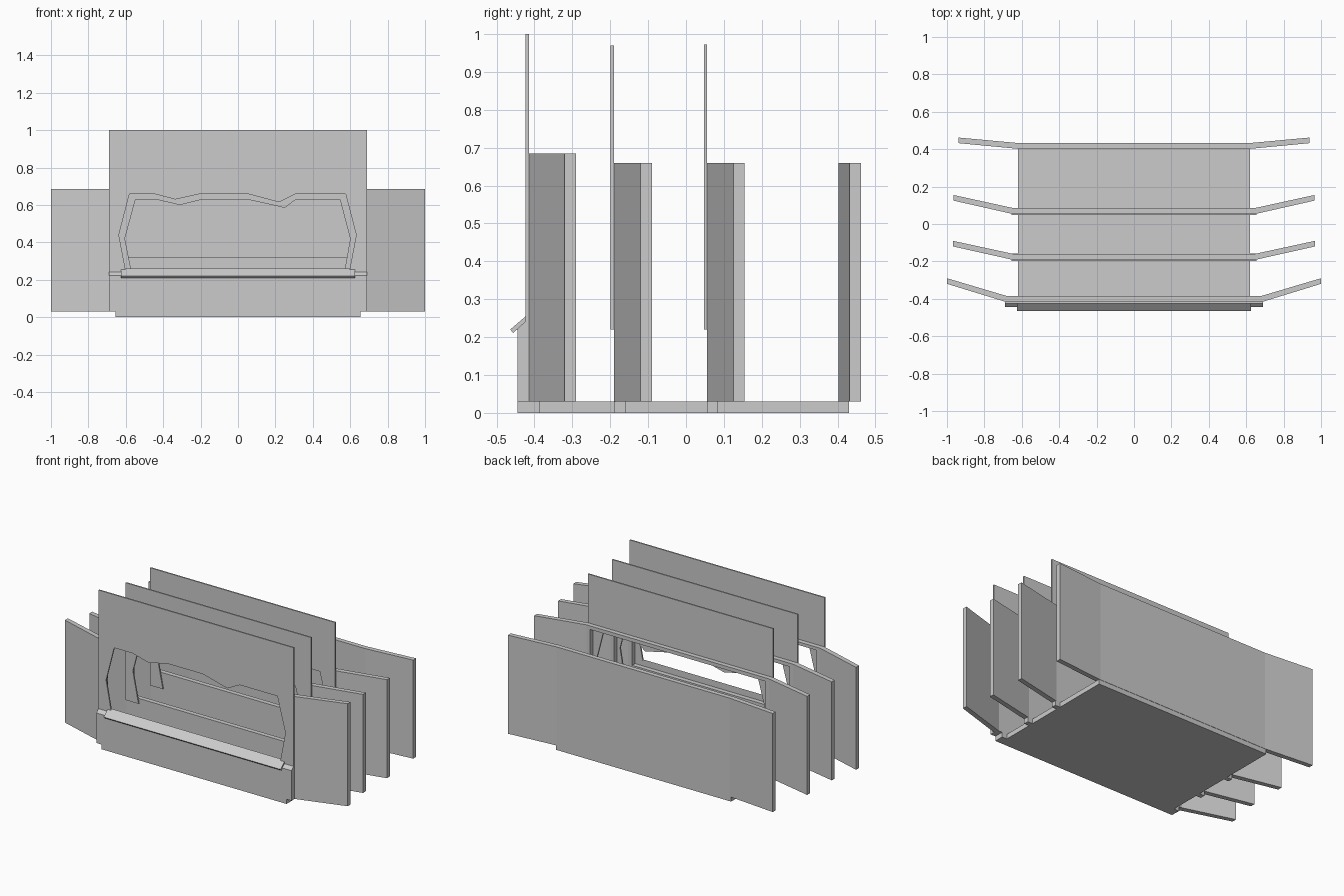
import bpy, bmesh
from mathutils import Vector

if "Cube" in bpy.data.objects:
    bpy.data.objects.remove(bpy.data.objects["Cube"])


def prism(name, pts, direction):
    """Closed solid: a flat outline of 3D points swept along a vector."""
    bm = bmesh.new()
    face = bm.faces.new([bm.verts.new(p) for p in pts])
    swept = bmesh.ops.extrude_face_region(bm, geom=[face])["geom"]
    verts = [g for g in swept if isinstance(g, bmesh.types.BMVert)]
    bmesh.ops.translate(bm, verts=verts, vec=Vector(direction))
    if face.is_valid and not any(len(e.link_faces) > 1 for e in face.edges):
        bm.faces.new(list(reversed(face.verts)))
    bmesh.ops.recalc_face_normals(bm, faces=bm.faces)
    me = bpy.data.meshes.new(name)
    bm.to_mesh(me)
    bm.free()
    ob = bpy.data.objects.new(name, me)
    bpy.context.collection.objects.link(ob)
    return ob


def box(name, x, y0, y1, z0, z1):
    return prism(name, [(-x, y0, z0), (x, y0, z0), (x, y1, z0), (-x, y1, z0)], (0, 0, z1 - z0))


def panel(name, y, bend, tip, rise, top, opening=None):
    """Flat centre with two swept-back wings, optionally with a window."""
    t = 0.03
    right = [(bend, y), (tip, y + rise), (tip, y + rise + t), (bend - 0.01, y + t)]
    plan = right + [(-px, py) for px, py in reversed(right)]
    ob = prism(name, [(px, py, 0.03) for px, py in plan], (0, 0, top - 0.03))
    if opening:
        w, z0, z1 = opening
        cut = box(name + "_cutter", w, y - 0.05, y + 0.08, z0, z1)
        cut.hide_render = True
        cut.hide_set(True)
        mod = ob.modifiers.new("opening", "BOOLEAN")
        mod.operation = "DIFFERENCE"
        mod.object = cut
        mod.solver = "EXACT"
    return ob


def arch(name, y, half, top, edge):
    """Thin tall sheet with a ragged opening that is open at the bottom."""
    pts = [(half, 0.22), (half, top), (-half, top), (-half, 0.22)] + edge
    return prism(name, [(x, y, z) for x, z in pts], (0, 0.009, 0))


# Ragged opening outlines, left to right
FRONT_EDGE = [(-.595, .22), (-.637, .44), (-.58, .66), (-.45, .66), (-.335, .63), (-.2, .66),
              (.05, .66), (.22, .615), (.31, .66), (.575, .66), (.632, .44), (.59, .22)]
INNER_EDGE = [(-.565, .22), (-.605, .42), (-.548, .63), (-.44, .63), (-.31, .6), (-.19, .63),
              (.05, .63), (.25, .585), (.31, .63), (.545, .63), (.6, .42), (.565, .22)]

# Base plate with small side tabs under each panel
side = [(.62, .43)]
for y0, y1 in [(.055, .085), (-.19, -.158), (-.445, -.385)]:
    side += [(.62, y1), (.655, y1), (.655, y0), (.62, y0)]
side.pop()
plan = side + [(-x, y) for x, y in reversed(side)]
prism("base", [(x, y, 0) for x, y in plan], (0, 0, 0.03))

# Winged panels, front to back
panel("front_panel", -.415, .69, 1.0, .095, .685, (.65, .22, .665))
panel("second_panel", -.19, .655, .968, .07, .66, (.62, .25, .637))
panel("third_panel", .055, .655, .965, .07, .66, (.62, .32, .637))
panel("back_panel", .402, .62, .937, .03, .66)
box("back_panel_foot", .62, .402, .43, 0, .03)

# Tall sheets on the front of the panels
arch("front_sheet", -.424, .69, 1.0, FRONT_EDGE)
arch("second_sheet", -.199, .655, .97, INNER_EDGE)
arch("third_sheet", .047, .655, .972, INNER_EDGE)

# Apron and sloped ledge under the front opening
apron = [(-.445, .03), (-.445, .222), (-.415, .25), (-.415, .03)]
prism("apron", [(-.69, y, z) for y, z in apron], (1.38, 0, 0))
ledge = [(-.464, .22), (-.456, .211), (-.416, .247), (-.416, .261)]
prism("ledge", [(-.625, y, z) for y, z in ledge], (1.25, 0, 0))
